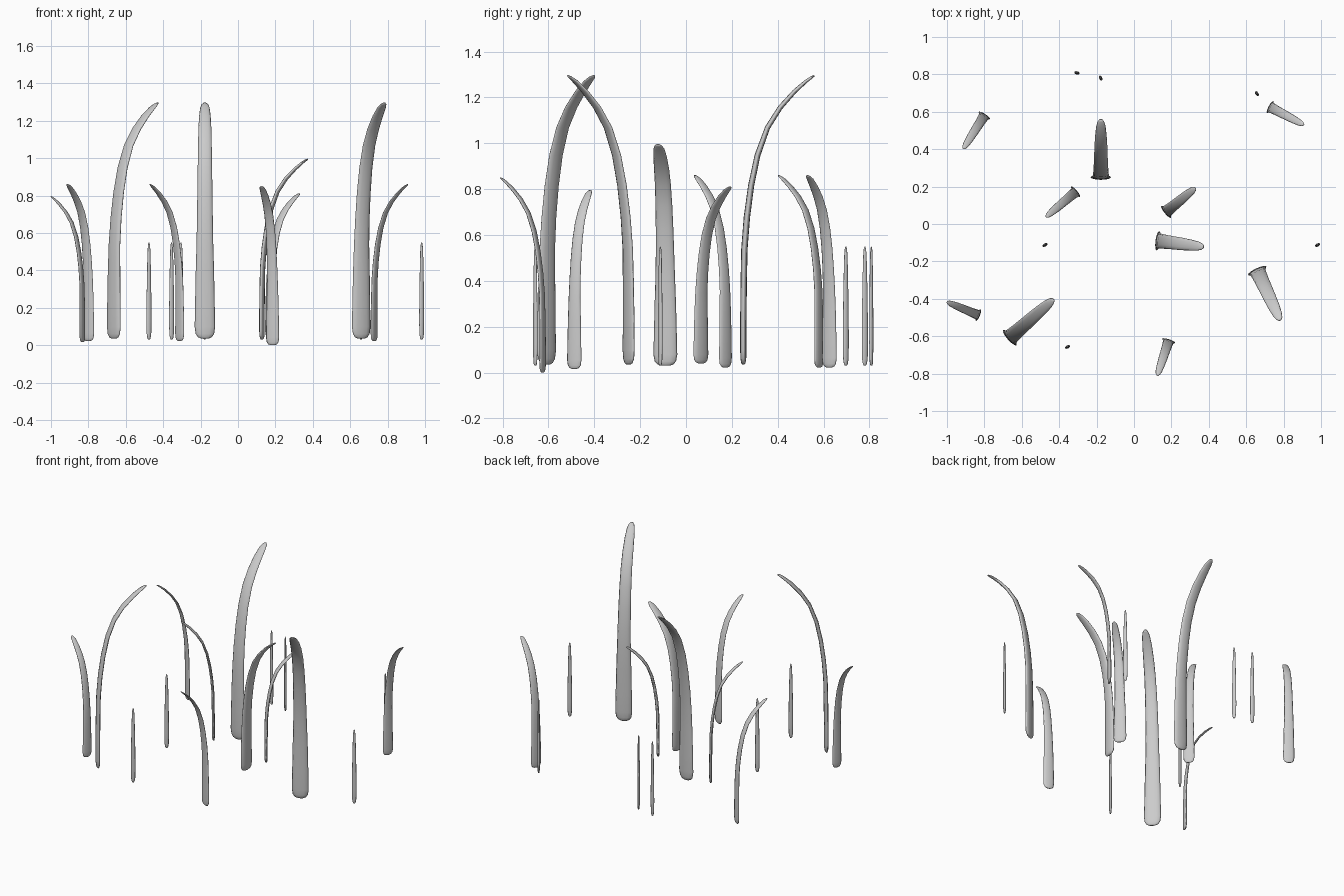
import bpy, bmesh, math
from mathutils import Vector

if "Cube" in bpy.data.objects:
    bpy.data.objects.remove(bpy.data.objects["Cube"])

SIDES = 12


def loft(name, rings, bend_dir, loc):
    """Skin elliptical rings; each ring = (out, z, width, thickness, tilt)."""
    d = Vector((bend_dir[0], bend_dir[1], 0)).normalized()  # bending direction
    side = Vector((-d.y, d.x, 0))                           # blade width direction
    up = Vector((0, 0, 1))
    bm = bmesh.new()
    loops = []
    for out, z, w, t, tilt in rings:
        normal = d * math.cos(tilt) - up * math.sin(tilt)
        c = d * out + up * z
        loops.append([bm.verts.new(c + side * (w / 2 * math.cos(a)) + normal * (t / 2 * math.sin(a)))
                      for a in (2 * math.pi * i / SIDES for i in range(SIDES))])
    for a, b in zip(loops, loops[1:]):
        for i in range(SIDES):
            j = (i + 1) % SIDES
            bm.faces.new((a[i], a[j], b[j], b[i]))
    bm.faces.new(loops[0])
    bm.faces.new(loops[-1])
    bmesh.ops.recalc_face_normals(bm, faces=bm.faces)
    mesh = bpy.data.meshes.new(name)
    bm.to_mesh(mesh)
    bm.free()
    mesh.shade_smooth()
    ob = bpy.data.objects.new(name, mesh)
    ob.location = loc
    bpy.context.collection.objects.link(ob)


# Bent blade profile, unit height: (outward fraction, height, width, thickness)
BLADE = [(0, 0, .030, .008), (0, .006, .058, .015), (0, .02, .078, .020), (0, .05, .087, .022),
         (0, .15, .083, .022), (.005, .28, .078, .022), (.015, .40, .071, .022),
         (.05, .51, .067, .022), (.11, .62, .064, .021), (.20, .725, .061, .020),
         (.34, .82, .058, .018), (.52, .89, .055, .017), (.72, .945, .049, .015),
         (.88, .98, .040, .012), (.96, .994, .028, .009), (1, 1, .012, .005)]


def blade(name, base, tip, z0, z1, wide=1.0):
    h = z1 - z0
    run = Vector((tip[0] - base[0], tip[1] - base[1]))
    length = run.length
    rings = []
    for i, (f, z, w, t) in enumerate(BLADE):
        lo, hi = BLADE[max(i - 1, 0)], BLADE[min(i + 1, len(BLADE) - 1)]
        tilt = math.atan2((hi[0] - lo[0]) * length, (hi[1] - lo[1]) * h)
        rings.append((f * length, z * h, w * h * wide, t * h * wide, tilt))
    loft(name, rings, run, (base[0], base[1], z0))


# Large bent blades
blade("tall_blade_1", (-.177, .25), (-.177, .56), .035, 1.295)
blade("tall_blade_2", (-.664, -.608), (-.43, -.402), .035, 1.295)
blade("tall_blade_3", (.659, -.25), (.782, -.515), .035, 1.295)
blade("tall_blade_4", (.128, -.09), (.373, -.122), .03, .995, 1.25)

# Medium bent blades
blade("medium_blade_1", (-.80, .58), (-.912, .403), .022, .86)
blade("medium_blade_2", (-.312, .172), (-.47, .038), .022, .86)
blade("medium_blade_3", (.728, .625), (.908, .53), .022, .86)
blade("medium_blade_4", (-.832, -.487), (-1.0, -.417), .016, .795)
blade("medium_blade_5", (.185, -.625), (.125, -.81), .0, .85)
blade("medium_blade_6", (.172, .065), (.328, .193), .04, .81, 1.25)

# Small straight shoots
SHOOT = [(0, 0, .010, .007, 0), (0, .008, .019, .012, 0), (0, .03, .027, .015, 0),
         (0, .10, .030, .017, 0), (0, .25, .027, .016, 0), (0, .40, .021, .013, 0),
         (0, .48, .016, .011, 0), (0, .508, .011, .008, 0), (0, .52, .004, .003, 0)]
for i, (x, y, angle) in enumerate([(-.305, .808, -15), (-.178, .78, -65), (.657, .697, -55),
                                   (-.476, -.112, 28), (.982, -.112, 28), (-.355, -.657, 28)]):
    a = math.radians(angle + 90)
    loft(f"small_shoot_{i + 1}", SHOOT, (math.cos(a), math.sin(a)), (x, y, .03))
